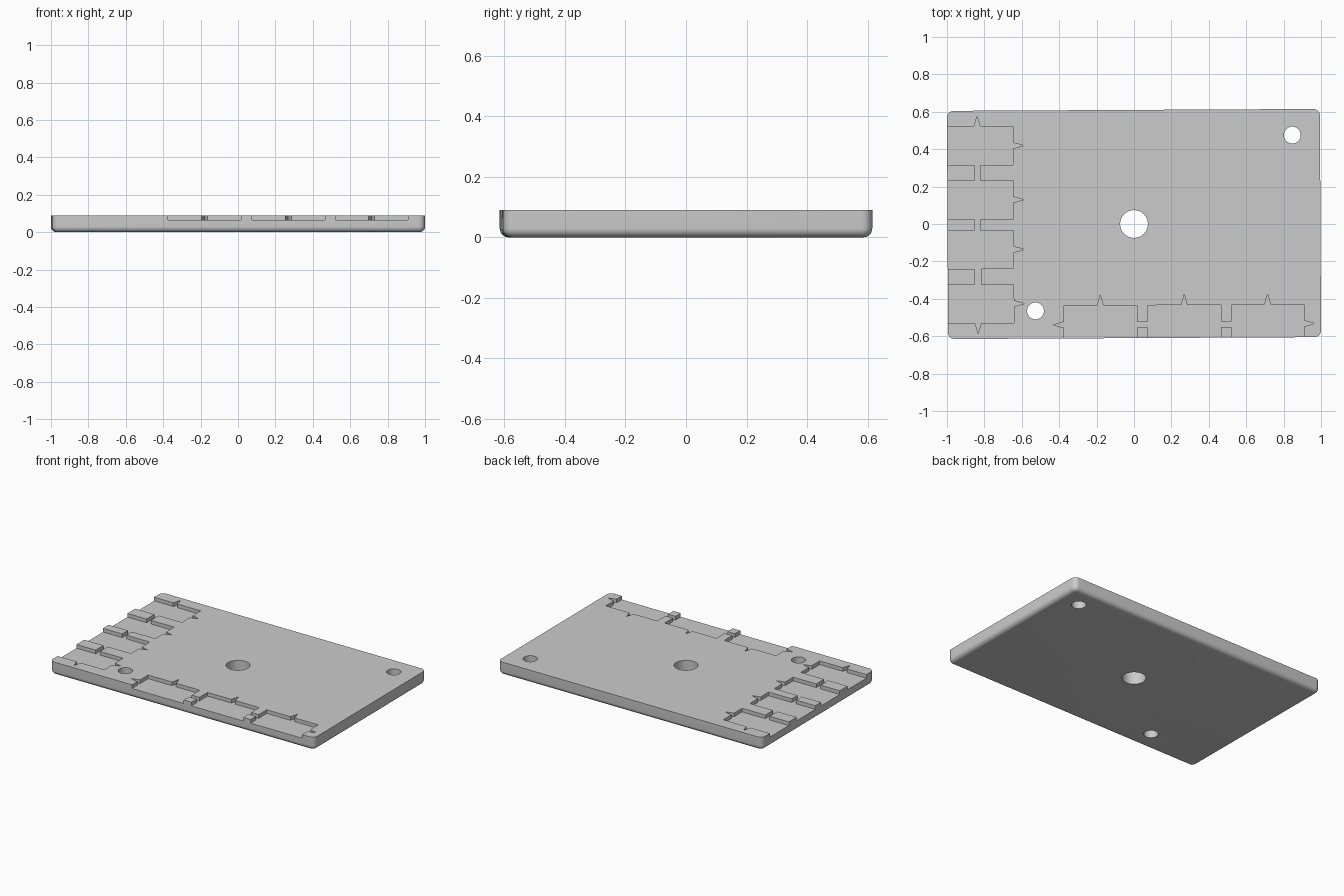
import bpy, bmesh, math
from mathutils import Matrix

if "Cube" in bpy.data.objects:
    bpy.data.objects.remove(bpy.data.objects["Cube"])

HX, HY, H = 0.997, 0.61, 0.09      # half width, half depth, thickness
R_CORNER, R_EDGE = 0.035, 0.03     # plan corner radius, bottom edge radius
FLOOR = 0.065                      # pocket floor height
SPIKE, HALF = 0.057, 0.016         # pointed notch length and half width

grey = bpy.data.materials.new("light_grey")
grey.diffuse_color = (0.6, 0.6, 0.6, 1)
grey.use_nodes = True
grey.node_tree.nodes["Principled BSDF"].inputs["Base Color"].default_value = grey.diffuse_color


def mesh_object(name, bm):
    bmesh.ops.recalc_face_normals(bm, faces=bm.faces[:])
    me = bpy.data.meshes.new(name)
    bm.to_mesh(me)
    bm.free()
    me.materials.append(grey)
    ob = bpy.data.objects.new(name, me)
    bpy.context.collection.objects.link(ob)
    return ob


def loft(name, rings):
    """Skin a stack of (outline, z) rings and cap both ends."""
    bm = bmesh.new()
    loops = [[bm.verts.new((x, y, z)) for x, y in pts] for pts, z in rings]
    n = len(loops[0])
    for a, b in zip(loops, loops[1:]):
        for i in range(n):
            j = (i + 1) % n
            bm.faces.new((a[i], a[j], b[j], b[i]))
    bm.faces.new(loops[0][::-1])
    bm.faces.new(loops[-1])
    return mesh_object(name, bm)


def rounded_rect(inset, seg=8):
    r = R_CORNER - inset
    pts = []
    for k, (sx, sy) in enumerate([(1, 1), (-1, 1), (-1, -1), (1, -1)]):
        for i in range(seg + 1):
            a = math.pi / 2 * (k + i / seg)
            pts.append((sx * (HX - R_CORNER) + r * math.cos(a),
                        sy * (HY - R_CORNER) + r * math.sin(a)))
    return pts


def circle(x, y, r, n=48):
    return [(x + r * math.cos(2 * math.pi * i / n),
             y + r * math.sin(2 * math.pi * i / n)) for i in range(n)]


def row_outline(pockets, depth, channel, end_v, far_spikes):
    """Joined pockets along an edge: u runs along it, v inward from it."""
    c0, c1 = channel
    out = -0.1
    u0, u1 = pockets[0][0], pockets[-1][1]
    pts = [(u0, out)]
    if not far_spikes:
        pts += [(u0, end_v - HALF), (u0 - SPIKE, end_v), (u0, end_v + HALF)]
    else:
        pts += [(u0, c0), (u0 - SPIKE, (c0 + c1) / 2), (u0, c1)]
    for i, (a, b) in enumerate(pockets):
        m = (a + b) / 2
        if i:
            pts.append((a, c1))
        pts += [(a, depth), (m - HALF, depth), (m, depth + SPIKE),
                (m + HALF, depth), (b, depth)]
        if i < len(pockets) - 1:
            pts.append((b, c1))
    pts += [(u1, end_v + HALF), (u1 + SPIKE, end_v), (u1, end_v - HALF), (u1, out)]
    for (_, b), (a, _) in reversed(list(zip(pockets, pockets[1:]))):
        pts += [(a, out), (a, c0), (b, c0), (b, out)]
    return pts


def cut(target, name, pts, z0):
    tool = loft(name, [(pts, z0), (pts, H + 0.1)])
    tool.hide_render = True
    mod = target.modifiers.new(name, 'BOOLEAN')
    mod.operation, mod.solver, mod.object = 'DIFFERENCE', 'EXACT', tool
    bpy.context.view_layer.objects.active = target
    bpy.ops.object.modifier_apply(modifier=name)
    bpy.data.objects.remove(tool)


# Plate with rounded corners and a rounded bottom edge
rings = []
for i in range(9):
    a = math.pi / 2 * i / 8
    rings.append((rounded_rect(R_EDGE * (1 - math.sin(a))), R_EDGE * (1 - math.cos(a))))
rings.append((rounded_rect(0), H))
plate = loft("plate", rings)

# Pockets along the left edge
left = row_outline([(-0.525, -0.32), (-0.235, -0.031), (0.031, 0.235), (0.32, 0.525)],
                   0.352, (0.145, 0.177), 0.161, True)
cut(plate, "left_pockets", [(v - HX, u) for u, v in left], FLOOR)

# Pockets along the front edge
front = row_outline([(-0.377, 0.013), (0.071, 0.462), (0.518, 0.906)],
                    0.175, (0.057, 0.087), 0.073, False)
cut(plate, "front_pockets", [(u, v - HY) for u, v in front], FLOOR)

# Through holes
for k, (x, y, r) in enumerate([(0, 0, 0.074), (0.849, 0.471, 0.045), (-0.529, -0.462, 0.045)]):
    cut(plate, "hole_%d" % k, circle(x, y, r), -0.1)

# The plate sits very slightly turned
plate.data.transform(Matrix.Rotation(math.radians(0.3), 4, 'Z'))

bpy.ops.object.select_all(action='DESELECT')
plate.select_set(True)
bpy.context.view_layer.objects.active = plate
bpy.ops.object.shade_smooth_by_angle(angle=math.radians(30))
